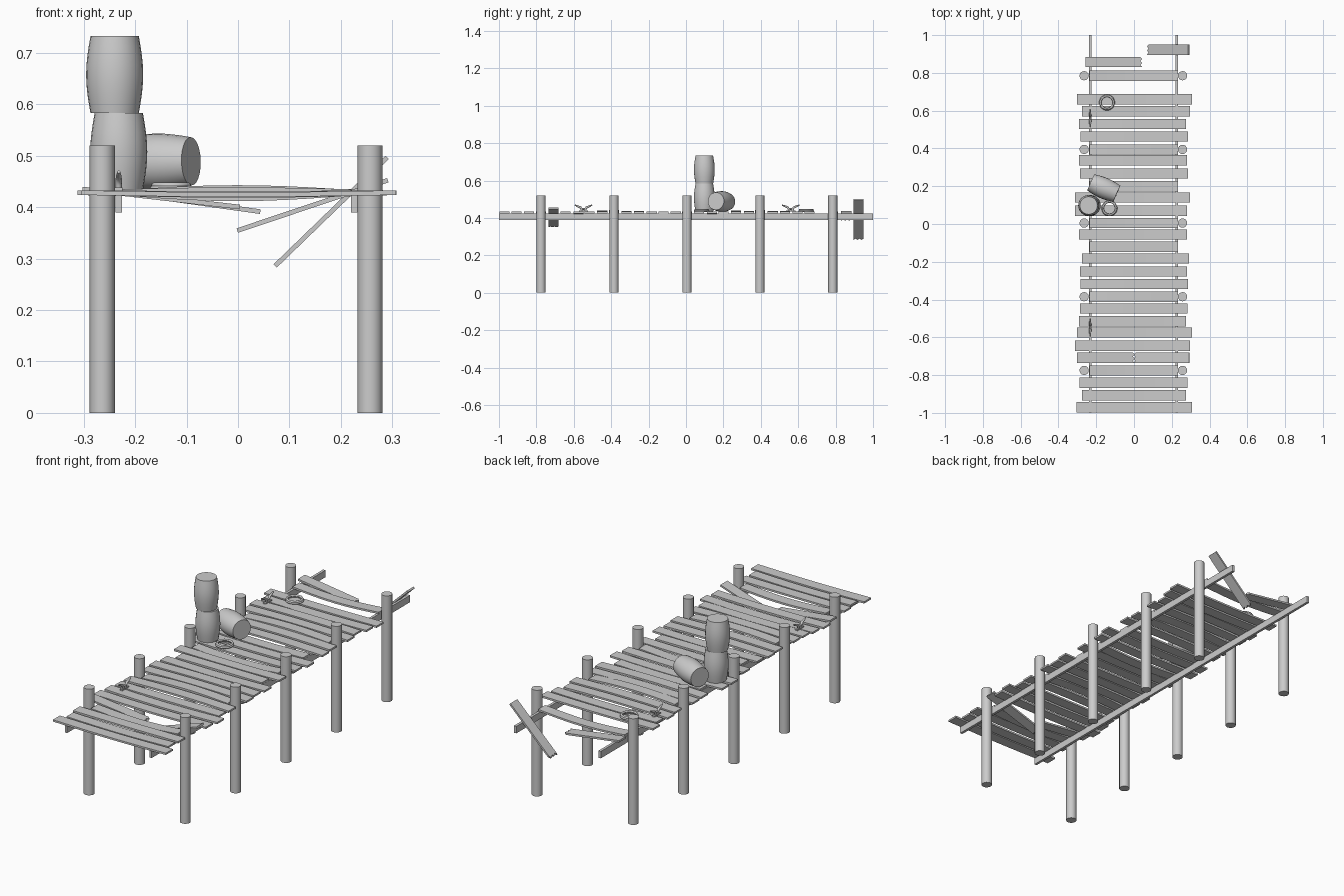
import bpy, bmesh, math, random
from mathutils import Vector, Matrix

random.seed(4)
if "Cube" in bpy.data.objects:
    bpy.data.objects.remove(bpy.data.objects["Cube"], do_unlink=True)

grey = bpy.data.materials.new("weathered_grey")
grey.use_nodes = True
GREY = (0.6, 0.6, 0.6, 1)
grey.diffuse_color = GREY
grey.node_tree.nodes["Principled BSDF"].inputs["Base Color"].default_value = GREY

DECK = 0.433      # top of the deck
THICK = 0.009     # plank thickness
WIDTH = 0.054     # plank width


def finish(name, bm, smooth=False):
    bmesh.ops.recalc_face_normals(bm, faces=bm.faces)
    mesh = bpy.data.meshes.new(name)
    bm.to_mesh(mesh)
    bm.free()
    mesh.materials.append(grey)
    obj = bpy.data.objects.new(name, mesh)
    bpy.context.collection.objects.link(obj)
    if smooth:
        bpy.ops.object.select_all(action="DESELECT")
        obj.select_set(True)
        bpy.context.view_layer.objects.active = obj
        bpy.ops.object.shade_smooth_by_angle(angle=math.radians(40))
    return obj


def plank(name, y, start, end, bow=0.0, broken=0):
    """Board between two (x, z) ends; broken = -1 or 1 splinters that end."""
    bm = bmesh.new()
    bmesh.ops.create_grid(bm, x_segments=10, y_segments=5, size=0.5)
    a, b = Vector((start[0], 0, start[1])), Vector((end[0], 0, end[1]))
    normal = Vector((a.z - b.z, 0, b.x - a.x)).normalized()
    for v in bm.verts:
        t, across = v.co.x + 0.5, v.co.y
        if broken and abs(v.co.x - broken * 0.5) < 0.01:
            t -= broken * 0.035 * (round((across + 0.5) * 5) % 2)
        v.co = a.lerp(b, t) + normal * bow * math.sin(math.pi * t)
        v.co.y = y + across * WIDTH
    # Give the board its thickness downwards
    top = bm.faces[:]
    made = bmesh.ops.extrude_face_region(bm, geom=top, use_keep_orig=True)["geom"]
    for v in made:
        if isinstance(v, bmesh.types.BMVert):
            v.co -= normal * THICK
    return finish(name, bm)


def lathe(name, profile, matrix, sides):
    """Turned solid from (radius, height) pairs, closed at both ends."""
    bm = bmesh.new()
    rings = []
    for r, h in profile:
        rings.append([bm.verts.new((r * math.cos(math.tau * i / sides),
                                    r * math.sin(math.tau * i / sides), h))
                      for i in range(sides)])
    for low, high in zip(rings, rings[1:]):
        for i in range(sides):
            j = (i + 1) % sides
            bm.faces.new((low[i], low[j], high[j], high[i]))
    bm.faces.new(rings[0][::-1])
    bm.faces.new(rings[-1])
    bm.transform(matrix)
    return finish(name, bm, True)


def box(name, centre, size):
    bm = bmesh.new()
    bmesh.ops.create_cube(bm, size=1)
    bm.transform(Matrix.Translation(centre) @ Matrix.Diagonal((*size, 1)))
    return finish(name, bm)


def tube(name, points, radii):
    curve = bpy.data.curves.new(name, "CURVE")
    curve.dimensions = "3D"
    curve.bevel_depth = 1
    curve.bevel_resolution = 2
    curve.use_fill_caps = True
    spline = curve.splines.new("POLY")
    spline.points.add(len(points) - 1)
    for p, co, r in zip(spline.points, points, radii):
        p.co = (*co, 1)
        p.radius = r
    spline.use_smooth = True
    curve.materials.append(grey)
    obj = bpy.data.objects.new(name, curve)
    bpy.context.collection.objects.link(obj)
    return obj


# Posts, five per side
post_rows = [-0.775 + 0.39 * i for i in range(5)]
for y in post_rows:
    for side, x in (("right", -0.264), ("left", 0.257)):
        lathe(side + "_post", [(0.0245, 0), (0.0245, 0.52)],
              Matrix.Translation((x, y, 0)), 16)

# Long beams under the deck
for side, x in (("right", -0.232), ("left", 0.226)):
    box(side + "_beam", (x, 0, 0.407), (0.013, 2, 0.034))

# Whole deck planks: y, right end, left end
deck = [(-0.97, -0.305, 0.307), (-0.907, -0.275, 0.275), (-0.84, -0.288, 0.282),
        (-0.645, -0.312, 0.296), (-0.575, -0.302, 0.308), (-0.515, -0.29, 0.275),
        (-0.448, -0.287, 0.282), (-0.318, -0.282, 0.287), (-0.252, -0.287, 0.28),
        (-0.183, -0.275, 0.29), (-0.12, -0.235, 0.232), (-0.055, -0.29, 0.28),
        (0.07, -0.312, 0.28), (0.14, -0.312, 0.296), (0.2, -0.235, 0.232),
        (0.268, -0.287, 0.287), (0.337, -0.29, 0.28), (0.464, -0.282, 0.287),
        (0.53, -0.29, 0.275), (0.597, -0.275, 0.296), (0.66, -0.302, 0.308)]
for y, x0, x1 in deck:
    plank("deck_plank", y, (x0, DECK), (x1, DECK), random.uniform(-0.007, 0.007))

# Shorter planks fitted between the posts, bowed a little more
for i, y in enumerate(post_rows):
    plank("post_row_plank", y, (-0.235, DECK), (0.232, DECK), (-0.012, 0.01)[i % 2])

# Snapped and hanging planks
plank("snapped_plank_right", -0.708, (-0.302, 0.44), (0.004, 0.405), broken=1)
plank("snapped_plank_left", -0.708, (-0.003, 0.359), (0.29, 0.457), broken=-1)
plank("broken_end_plank", 0.857, (-0.256, 0.438), (0.044, 0.396), broken=1)
plank("hanging_plank", 0.923, (0.069, 0.289), (0.287, 0.5), broken=-1)

# Barrels: two stacked, one lying on its side
HALF = 0.075
barrel = [(0.047 + 0.0085 * math.cos(math.pi / 2 * t / 4), HALF * t / 4)
          for t in range(-4, 5)]
lathe("lower_barrel", barrel, Matrix.Translation((-0.232, 0.098, DECK + HALF)), 24)
lathe("upper_barrel", barrel, Matrix.Translation((-0.24, 0.098, DECK + 3 * HALF)), 24)
axis = Vector((0.915, -0.4, 0.02))
lathe("lying_barrel", barrel, Matrix.Translation((-0.16, 0.19, 0.488))
      @ axis.to_track_quat("Z", "Y").to_matrix().to_4x4(), 24)

# Rope coils on the deck
for x, y in ((-0.143, 0.643), (-0.13, 0.083)):
    for level, radius in enumerate((0.037, 0.034)):
        bpy.ops.mesh.primitive_torus_add(
            location=(x, y, DECK + 0.004 + 0.006 * level), major_radius=radius,
            minor_radius=0.005, major_segments=28, minor_segments=8)
        coil = bpy.context.object
        coil.name = "rope_coil"
        coil.data.materials.append(grey)
        bpy.ops.object.shade_smooth_by_angle(angle=math.radians(60))

# Mooring cleats with two upswept horns
horn = [(0.008, 0), (0.009, 0.012), (0.016, 0.023), (0.03, 0.029), (0.047, 0.036)]
for y in (-0.548, 0.56):
    box("cleat_base", (-0.232, y, DECK + 0.003), (0.014, 0.05, 0.006))
    for s in (-1, 1):
        tube("cleat_horn", [(-0.232, y + s * dy, DECK + dz) for dy, dz in horn],
             (0.006, 0.006, 0.006, 0.005, 0.003))
    tube("cleat_bridge", [(-0.232, y - 0.012, DECK + 0.015),
                          (-0.232, y + 0.012, DECK + 0.015)], (0.005, 0.005))
